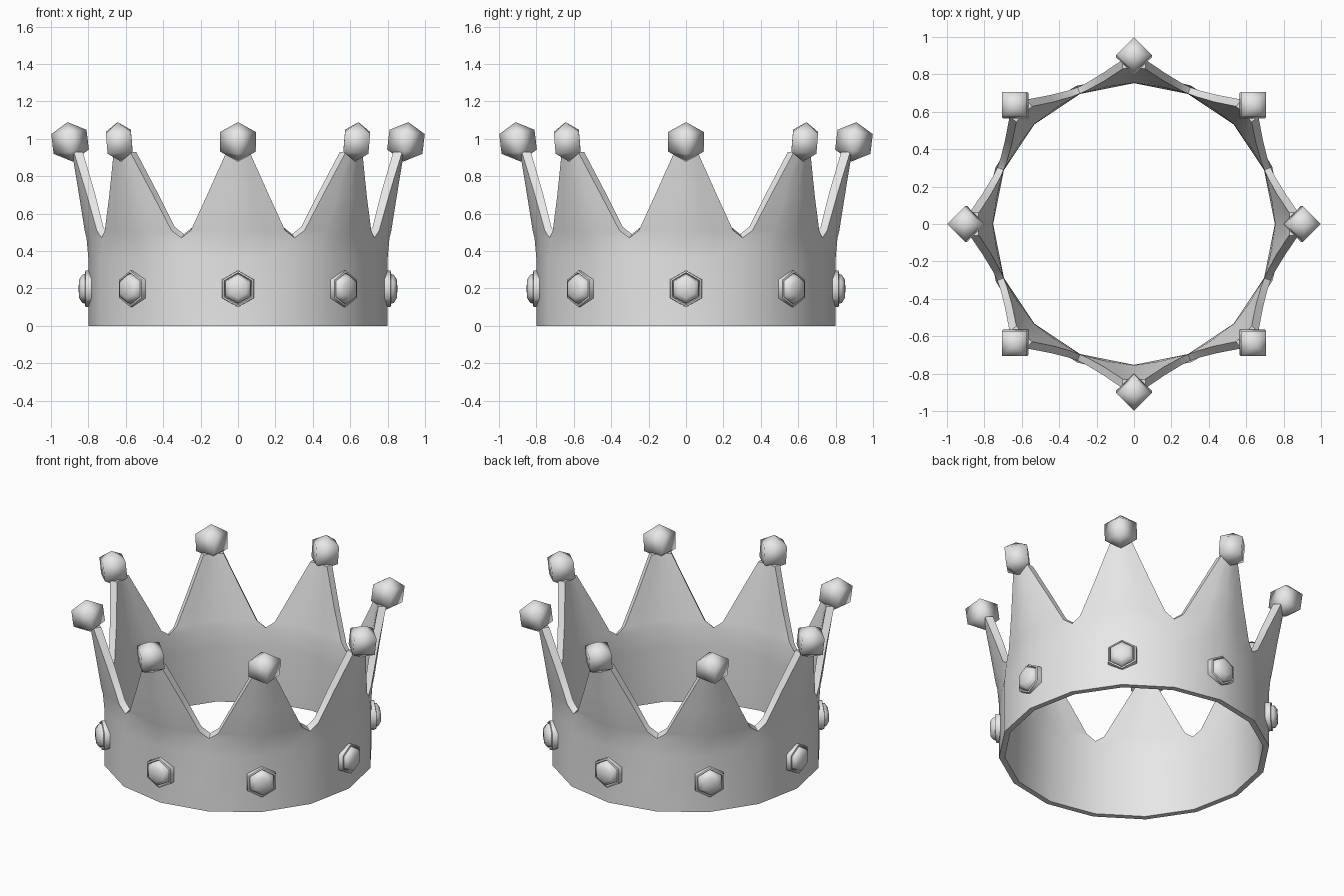
import bpy, bmesh, math

if "Cube" in bpy.data.objects:
    bpy.data.objects.remove(bpy.data.objects["Cube"])

silver = bpy.data.materials.new("light_grey_metal")
silver.diffuse_color = (0.8, 0.8, 0.8, 1)
silver.use_nodes = True
silver.node_tree.nodes["Principled BSDF"].inputs["Base Color"].default_value = silver.diffuse_color

C, S = math.cos(math.pi / 8), math.sin(math.pi / 8)


def place(angle, p, t, z):
    """Point from radial distance p, sideways offset t and height z."""
    c, s = math.cos(angle), math.sin(angle)
    return (p * c - t * s, p * s + t * c, z)


def finish(bm, name, sharp):
    bmesh.ops.remove_doubles(bm, verts=bm.verts, dist=0.0005)
    bmesh.ops.recalc_face_normals(bm, faces=bm.faces)
    me = bpy.data.meshes.new(name)
    bm.to_mesh(me)
    bm.free()
    me.materials.append(silver)
    for f in me.polygons:
        f.use_smooth = True
    me.set_sharp_from_angle(angle=math.radians(sharp))
    ob = bpy.data.objects.new(name, me)
    bpy.context.collection.objects.link(ob)


# Band and eight points: each row is
# (outer z, inner z, outer half width, outer centre, outer edge,
#  inner half width, inner centre, inner edge)
def ring_row(z, zi, ro, ri):
    return (z, zi, ro * S, ro, ro * C, ri * S, ri, ri * C)


rows = [
    ring_row(0.0, 0.0, 0.80, 0.765),
    ring_row(0.36, 0.36, 0.80, 0.753),
    (0.47, 0.49, 0.79 * S, 0.81, 0.79 * C, 0.755 * S, 0.755, 0.755 * C),
    (0.51, 0.53, 0.252, 0.82, 0.755, 0.24, 0.76, 0.72),
    (0.70, 0.71, 0.165, 0.85, 0.808, 0.158, 0.795, 0.765),
    (0.93, 0.93, 0.062, 0.888, 0.878, 0.06, 0.835, 0.83),
]
cols = [-1, -0.5, 0, 0.5, 1]


def curve(r, u, centre, edge):
    # flat halves on the band, gently rounded on the points
    return centre + (edge - centre) * (abs(u) if r < 2 else abs(u) ** 1.4)


bm = bmesh.new()
for k in range(8):
    a = k * math.pi / 4
    outer, inner = [], []
    for r, (z, zi, w, pc, pe, wi, ic, ie) in enumerate(rows):
        outer.append([bm.verts.new(place(a, curve(r, u, pc, pe), u * w, z)) for u in cols])
        inner.append([bm.verts.new(place(a, curve(r, u, ic, ie), u * wi, zi)) for u in cols])
    for r in range(len(rows) - 1):
        for c in range(4):
            for g in (outer, inner):
                bm.faces.new((g[r][c], g[r][c + 1], g[r + 1][c + 1], g[r + 1][c]))
        if r >= 2:      # sloping sides of each point
            for c in (0, 4):
                bm.faces.new((outer[r][c], inner[r][c], inner[r + 1][c], outer[r + 1][c]))
    for r in (0, -1):   # bottom rim and blunt tip
        for c in range(4):
            bm.faces.new((outer[r][c], outer[r][c + 1], inner[r][c + 1], inner[r][c]))
finish(bm, "crown_band", 45)


def lathe(bm, profile, sides, mapper):
    """Skin rings of (radius, height) through a mapping function."""
    rings = []
    for rad, h in profile:
        n = 1 if rad == 0 else sides
        rings.append([bm.verts.new(mapper(rad, h, 2 * math.pi * i / sides)) for i in range(n)])
    for lo, hi in zip(rings, rings[1:]):
        for i in range(sides):
            j = (i + 1) % sides
            pts = [lo[i % len(lo)], lo[j % len(lo)], hi[j % len(hi)], hi[i % len(hi)]]
            bm.faces.new(list(dict.fromkeys(pts)))


# Four-sided tip beads, leaning slightly outward
tilt = math.radians(7)
bead = [(0, -0.106), (0.095, -0.053), (0.095, 0.053), (0, 0.106)]
for k in range(8):
    a = k * math.pi / 4

    def on_tip(rad, h, t):
        x, y = rad * math.cos(t), rad * math.sin(t)
        return place(a, 0.898 + x * math.cos(tilt) + h * math.sin(tilt), y,
                     0.984 + h * math.cos(tilt) - x * math.sin(tilt))

    bm = bmesh.new()
    lathe(bm, bead, 4, on_tip)
    finish(bm, f"tip_bead_{k + 1}", 180)

# Hexagonal studs with a thin setting around the band
stud = [(0, 0.775), (0.099, 0.775), (0.097, 0.815), (0.087, 0.818), (0.081, 0.806),
        (0.076, 0.832), (0.05, 0.849), (0, 0.853)]
for k in range(8):
    a = k * math.pi / 4

    def on_band(rad, h, t):
        return place(a, h, rad * math.sin(t), 0.198 + rad * math.cos(t))

    bm = bmesh.new()
    lathe(bm, stud, 6, on_band)
    finish(bm, f"band_stud_{k + 1}", 62)
